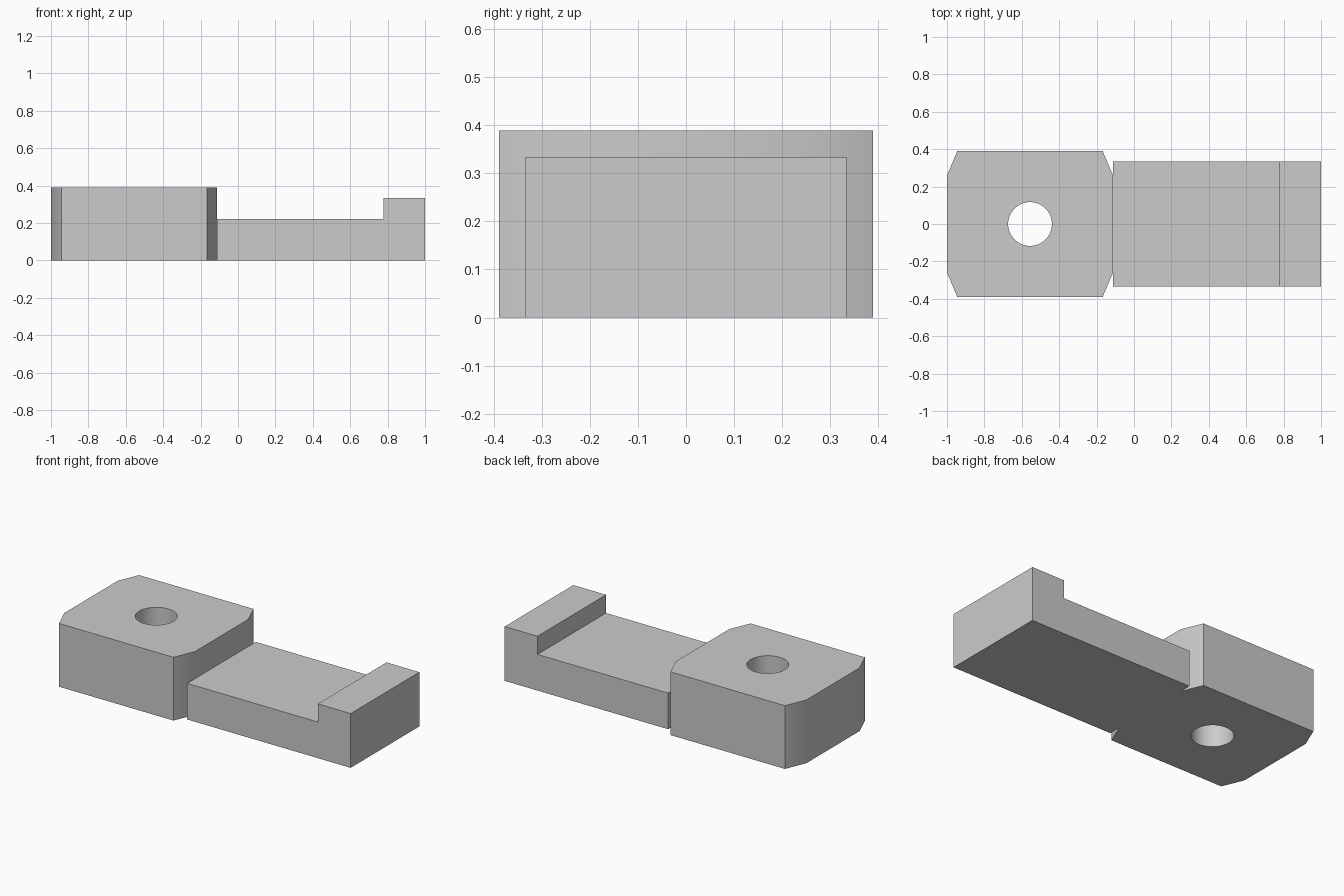
import bpy
import bmesh
from math import radians
from mathutils import Matrix, Vector

if "Cube" in bpy.data.objects:
    bpy.data.objects.remove(bpy.data.objects["Cube"], do_unlink=True)

grey = bpy.data.materials.new("light grey")
grey.use_nodes = True
colour = (0.6, 0.6, 0.6, 1)
grey.diffuse_color = colour
grey.node_tree.nodes["Principled BSDF"].inputs["Base Color"].default_value = colour


def finish(bm, name):
    """Turn a bmesh into a named object with the shared material."""
    bmesh.ops.recalc_face_normals(bm, faces=bm.faces)
    mesh = bpy.data.meshes.new(name)
    bm.to_mesh(mesh)
    bm.free()
    mesh.materials.append(grey)
    obj = bpy.data.objects.new(name, mesh)
    bpy.context.collection.objects.link(obj)
    return obj


def extrude_profile(name, points, direction):
    """Extrude a closed outline along a direction."""
    bm = bmesh.new()
    face = bm.faces.new([bm.verts.new(p) for p in points])
    result = bmesh.ops.extrude_face_region(bm, geom=[face], use_keep_orig=True)
    moved = [v for v in result["geom"] if isinstance(v, bmesh.types.BMVert)]
    bmesh.ops.translate(bm, verts=moved, vec=Vector(direction))
    return finish(bm, name)


# Clamping block: octagonal outline with long corner chamfers
cx, half_x, half_y, height = -0.556, 0.444, 0.389, 0.389
cut_x, cut_y = 0.055, 0.13
quarter = [(half_x, half_y - cut_y), (half_x - cut_x, half_y)]
outline = (quarter + [(-x, y) for x, y in reversed(quarter)]
           + [(-x, -y) for x, y in quarter] + [(x, -y) for x, y in reversed(quarter)])
block = extrude_profile("clamp_block", [(cx + x, y, 0) for x, y in outline], (0, 0, height))

# Round through hole
bm = bmesh.new()
bmesh.ops.create_cone(bm, cap_ends=True, segments=64, radius1=0.117, radius2=0.117,
                      depth=1, matrix=Matrix.Translation((cx, 0, height / 2)))
cutter = finish(bm, "hole_cutter")
cutter.hide_render = True
cutter.hide_set(True)
bore = block.modifiers.new("bolt hole", "BOOLEAN")
bore.operation = "DIFFERENCE"
bore.solver = "EXACT"
bore.object = cutter
bpy.context.view_layer.objects.active = block
block.select_set(True)
bpy.ops.object.modifier_apply(modifier=bore.name)
bpy.data.objects.remove(cutter, do_unlink=True)

# Tongue with raised end lip
start, step, plate_top, lip_top, width = -0.112, 0.777, 0.222, 0.334, 0.667
side = [(start, 0), (1, 0), (1, lip_top), (step, lip_top), (step, plate_top), (start, plate_top)]
tongue = extrude_profile("stepped_tongue", [(x, -width / 2, z) for x, z in side], (0, width, 0))

# Smooth the bore and shallow corners, keep hard edges sharp
for obj in (block, tongue):
    obj.select_set(True)
bpy.ops.object.shade_smooth_by_angle(angle=radians(30))
